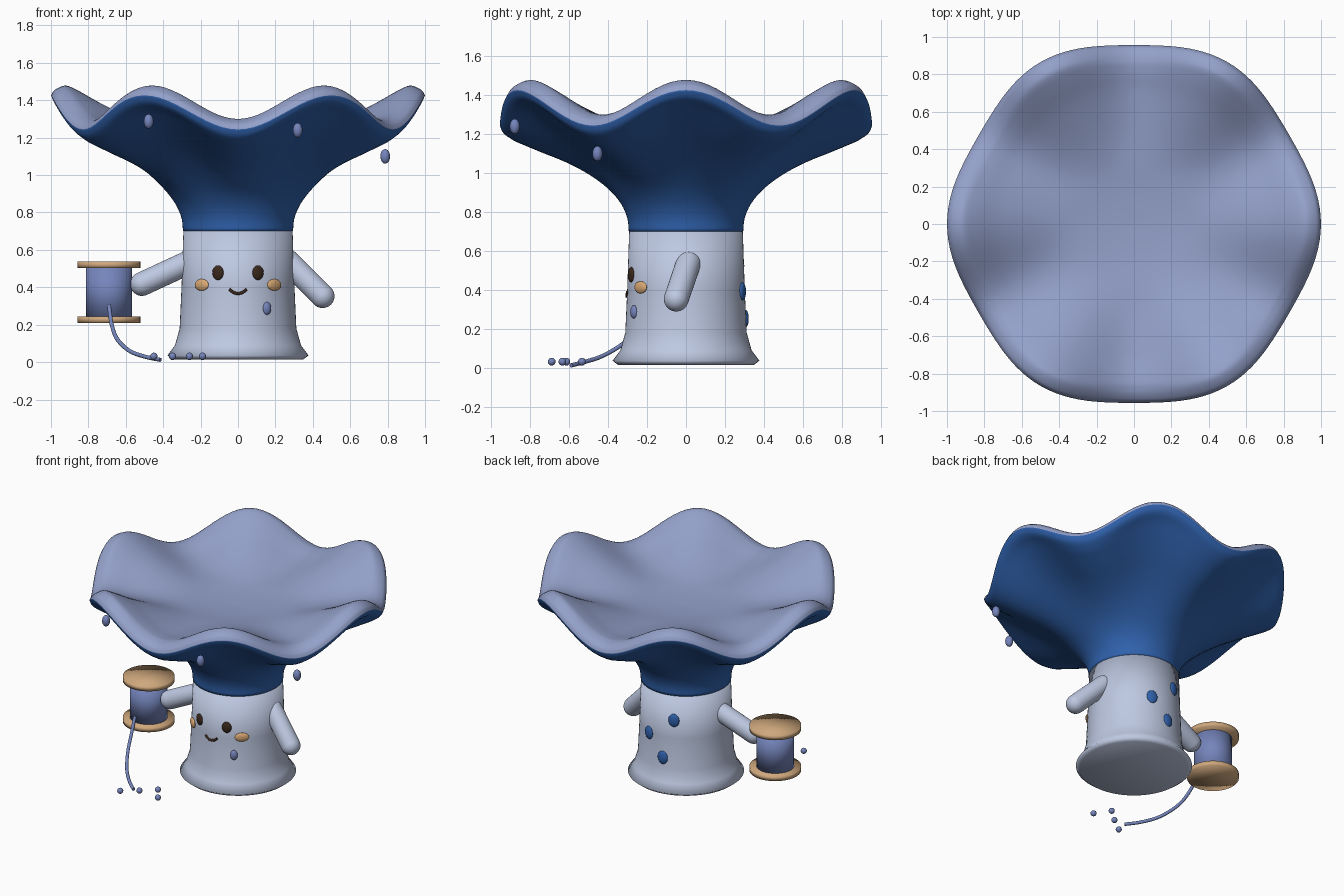
import bpy, bmesh, math
from mathutils import Vector

if "Cube" in bpy.data.objects:
    bpy.data.objects.remove(bpy.data.objects["Cube"])


def mat(name, r, g, b):
    m = bpy.data.materials.new(name)
    lin = [((c / 255 + 0.055) / 1.055) ** 2.4 for c in (r, g, b)]
    m.diffuse_color = (*lin, 1)
    m.use_nodes = True
    m.node_tree.nodes["Principled BSDF"].inputs["Base Color"].default_value = m.diffuse_color
    return m


PALE = mat("pale_stem", 189, 200, 225)
BLUE = mat("deep_blue", 47, 97, 172)
LILAC = mat("soft_lilac", 147, 160, 201)
THREAD = mat("thread_violet", 117, 133, 188)
WOOD = mat("wood", 207, 168, 125)
CHEEK = mat("cheek_tan", 222, 172, 118)
DARK = mat("dark_brown", 58, 40, 28)


def smooth(ob, angle=40):
    bpy.ops.object.select_all(action='DESELECT')
    ob.select_set(True)
    bpy.context.view_layer.objects.active = ob
    if angle >= 180:
        bpy.ops.object.shade_smooth()
    else:
        bpy.ops.object.shade_smooth_by_angle(angle=math.radians(angle))


def spline(pts, steps):
    """Catmull-Rom points through a short list of control points."""
    p = [Vector(q) for q in pts]
    p = [2 * p[0] - p[1]] + p + [2 * p[-1] - p[-2]]
    out = []
    for k in range(1, len(p) - 2):
        a, b, c, d = p[k - 1:k + 3]
        for s in range(steps):
            t = s / steps
            out.append(0.5 * (2 * b + (c - a) * t + (2 * a - 5 * b + 4 * c - d) * t * t
                              + (3 * b - a - 3 * c + d) * t ** 3))
    return out + [p[-2]]


def revolve(name, profile, mats, n=48, loc=(0, 0, 0), wave=None, split=None, angle=180):
    """Lathe a (radius, height) profile; rings from `split` on get the second material."""
    bm = bmesh.new()
    rings = []
    for r, z in profile:
        ring = []
        for j in range(n):
            a = 2 * math.pi * j / n
            rr, zz = wave(r, z, a) if wave else (r, z)
            ring.append(bm.verts.new((rr * math.cos(a), rr * math.sin(a), zz)))
        rings.append(ring)
    for i in range(len(rings) - 1):
        for j in range(n):
            k = (j + 1) % n
            f = bm.faces.new((rings[i][j], rings[i][k], rings[i + 1][k], rings[i + 1][j]))
            f.material_index = 1 if split is not None and i >= split else 0
    bmesh.ops.remove_doubles(bm, verts=bm.verts, dist=1e-5)
    bmesh.ops.recalc_face_normals(bm, faces=bm.faces)
    me = bpy.data.meshes.new(name)
    bm.to_mesh(me)
    bm.free()
    for m in mats:
        me.materials.append(m)
    ob = bpy.data.objects.new(name, me)
    bpy.context.collection.objects.link(ob)
    ob.location = loc
    smooth(ob, angle)
    return ob


def ball(name, loc, size, m, turn=0.0, seg=20):
    bpy.ops.mesh.primitive_uv_sphere_add(segments=seg, ring_count=seg // 2 + 2, radius=1, location=loc)
    ob = bpy.context.object
    ob.name = name
    ob.scale = size
    ob.rotation_euler.z = turn
    ob.data.materials.append(m)
    smooth(ob, 60)
    return ob


def tube(name, pts, radius, m):
    cu = bpy.data.curves.new(name, 'CURVE')
    cu.dimensions = '3D'
    cu.bevel_depth = radius
    cu.bevel_resolution = 3
    cu.use_fill_caps = True
    sp = cu.splines.new('POLY')
    path = spline(pts, 6)
    sp.points.add(len(path) - 1)
    for q, v in zip(sp.points, path):
        q.co = (*v, 1)
    ob = bpy.data.objects.new(name, cu)
    bpy.context.collection.objects.link(ob)
    cu.materials.append(m)
    bpy.ops.object.select_all(action='DESELECT')
    ob.select_set(True)
    bpy.context.view_layer.objects.active = ob
    bpy.ops.object.convert(target='MESH')
    smooth(bpy.context.object, 60)


def capsule(name, a, b, r, m):
    a, b = Vector(a), Vector(b)
    length = (b - a).length
    arc = [math.pi / 2 * i / 8 for i in range(9)]
    prof = [(r * math.sin(t), -r * math.cos(t)) for t in arc]
    prof += [(r * math.cos(t), length + r * math.sin(t)) for t in arc]
    ob = revolve(name, prof, [m], 28, a)
    ob.rotation_euler = (b - a).to_track_quat('Z', 'Y').to_euler()


# Stem with flared foot
revolve("stem", [(0, 0.015), (0.35, 0.015), (0.377, 0.036), (0.337, 0.09), (0.312, 0.18),
                 (0.302, 0.40), (0.292, 0.70), (0, 0.70)], [PALE], 64)


# Six-lobed funnel cap: blue underside, lilac rim and shallow bowl
def ripple(r, z, a):
    f = min(max(0, (r - 0.3) / 0.6) ** 1.5, 1)
    c = math.cos(6 * a)
    return r * (1 + 0.022 * c * f), z + 0.091 * c * f


under = spline([(0.294, 0.70), (0.302, 0.77), (0.335, 0.845), (0.40, 0.925), (0.50, 1.01),
                (0.62, 1.09), (0.76, 1.17), (0.90, 1.255), (0.958, 1.295), (0.978, 1.335)], 4)
bowl = spline([(0.978, 1.335), (0.957, 1.366), (0.90, 1.388), (0.83, 1.371), (0.69, 1.318),
               (0.45, 1.252), (0.22, 1.217), (0, 1.205)], 5)
revolve("cap", [(0, 0.70)] + [tuple(p) for p in under + bowl[1:]], [BLUE, LILAC], 144,
        wave=ripple, split=len(under))

# Arms
capsule("left_arm", (0.27, 0.012, 0.535), (0.452, -0.05, 0.353), 0.064, PALE)
capsule("right_arm", (-0.26, 0.0, 0.535), (-0.513, -0.035, 0.418), 0.064, PALE)


# Face and stem spots, each turned to lie on the stem
def patch(name, x, y, z, wide, tall, m, thick=0.012):
    ball(name, (x, y, z), (thick, wide, tall), m, math.atan2(y, x))


for s, side in ((-1, "right"), (1, "left")):
    patch(side + "_eye", s * 0.107, -0.281, 0.478, 0.032, 0.039, DARK, 0.015)
    patch(side + "_cheek", s * 0.194, -0.233, 0.413, 0.047, 0.031, CHEEK, 0.014)
tube("mouth", [(-0.046, -0.301, 0.390), (-0.025, -0.303, 0.373), (0, -0.304, 0.367),
               (0.025, -0.303, 0.373), (0.046, -0.301, 0.390)], 0.008, DARK)
patch("front_drop", 0.155, -0.267, 0.287, 0.024, 0.034, THREAD, 0.018)
for i, (x, y, z) in enumerate([(-0.10, 0.28, 0.525), (0.09, 0.29, 0.392), (-0.03, 0.306, 0.252)]):
    patch(f"back_spot_{i}", x, y, z, 0.037, 0.046, BLUE, 0.016)

# Drops hanging from the cap
for i, p in enumerate([(-0.478, -0.81, 1.287), (0.319, -0.88, 1.24), (0.787, -0.455, 1.10)]):
    ball(f"cap_drop_{i}", p, (0.026, 0.026, 0.039), THREAD)

# Spool held by the arm
SX, SY = -0.69, -0.025
for name, z in (("spool_bottom", 0.21), ("spool_top", 0.503)):
    revolve(name, [(0, z), (0.168, z), (0.168, z + 0.034), (0, z + 0.034)], [WOOD], 40, (SX, SY, 0))
revolve("wound_thread", [(0, 0.225), (0.123, 0.225), (0.123, 0.52), (0, 0.52)], [THREAD], 40, (SX, SY, 0))

# Loose thread and scattered beads
tube("loose_thread", [(-0.69, -0.18, 0.305), (-0.675, -0.245, 0.20), (-0.645, -0.325, 0.122),
                      (-0.58, -0.43, 0.06), (-0.50, -0.52, 0.03), (-0.415, -0.59, 0.012)], 0.011, THREAD)
for i, (x, y) in enumerate([(-0.45, -0.69), (-0.35, -0.615), (-0.26, -0.535), (-0.19, -0.635)]):
    ball(f"bead_{i}", (x, y, 0.031), (0.02,) * 3, THREAD, seg=14)
